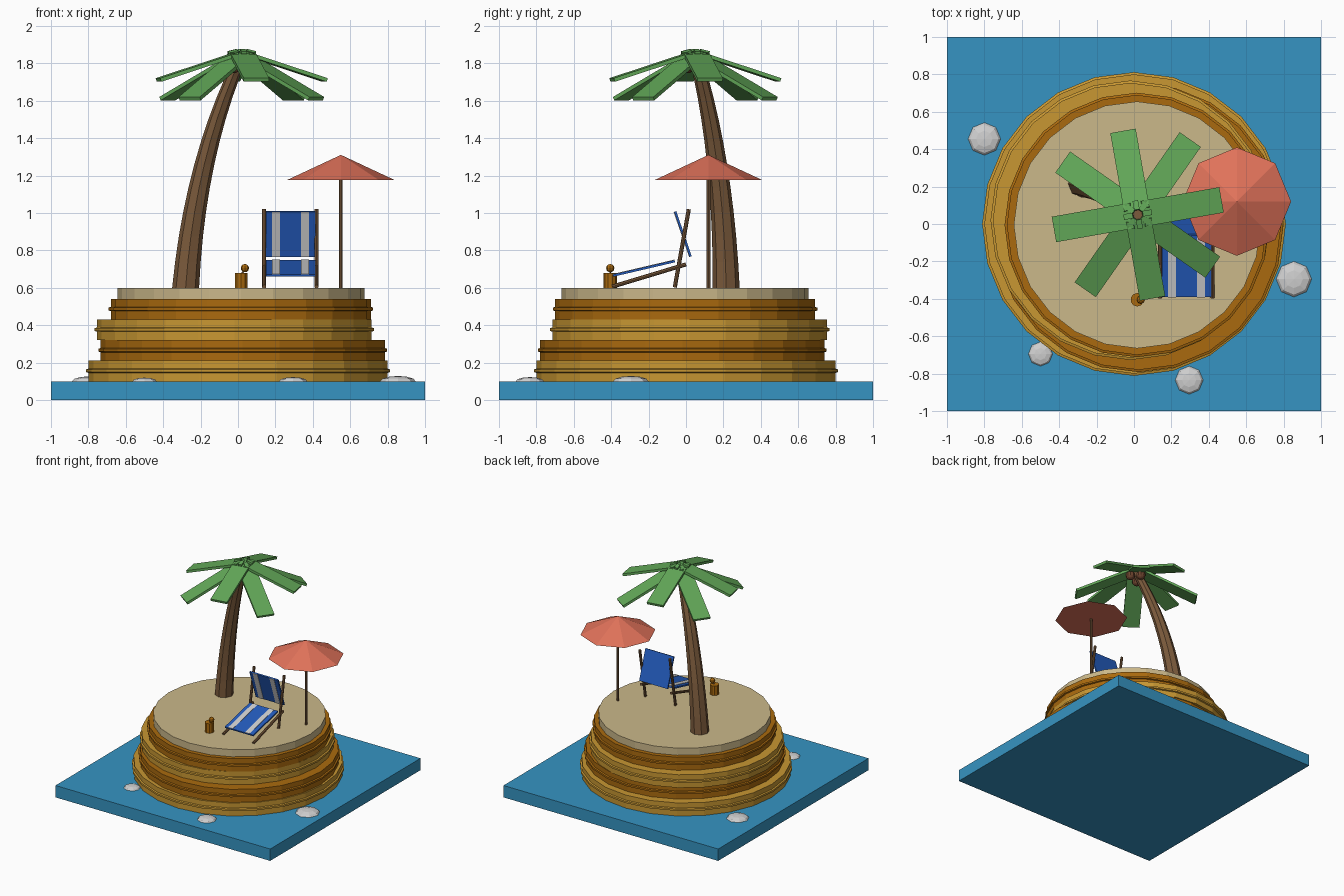
import bpy, bmesh, math
from mathutils import Vector, Matrix

if "Cube" in bpy.data.objects:
    bpy.data.objects.remove(bpy.data.objects["Cube"], do_unlink=True)


def material(name, r, g, b):
    def lin(c):
        c /= 255
        return c / 12.92 if c <= 0.04 else ((c + 0.055) / 1.055) ** 2.4
    m = bpy.data.materials.new(name)
    col = (lin(r), lin(g), lin(b), 1)
    m.diffuse_color = col
    m.use_nodes = True
    node = next(n for n in m.node_tree.nodes if n.type == 'BSDF_PRINCIPLED')
    node.inputs["Base Color"].default_value = col
    return m


WATER = material("water blue", 54, 148, 194)
GOLD = material("light sandstone", 200, 151, 50)
OCHRE = material("dark sandstone", 170, 106, 14)
SAND = material("sand", 203, 184, 138)
WOOD = material("wood brown", 124, 91, 60)
NUT = material("coconut brown", 112, 70, 48)
GREEN = material("leaf green", 98, 168, 88)
CORAL = material("parasol coral", 224, 114, 90)
BLUE = material("fabric blue", 36, 92, 190)
PALE = material("pale grey", 208, 208, 208)


def finish(name, bm, mat):
    bmesh.ops.recalc_face_normals(bm, faces=bm.faces)
    mesh = bpy.data.meshes.new(name)
    bm.to_mesh(mesh)
    bm.free()
    mesh.materials.append(mat)
    ob = bpy.data.objects.new(name, mesh)
    bpy.context.collection.objects.link(ob)
    return ob


def box(name, mat, size, matrix):
    bm = bmesh.new()
    bmesh.ops.create_cube(bm, size=1, matrix=matrix @ Matrix.Diagonal((*size, 1)))
    return finish(name, bm, mat)


def lathe(name, mat, profile, sides, x=0, y=0):
    """Stack of polygon rings from (radius, z) pairs, capped at both ends."""
    return rings(name, mat, [(Vector((x, y, z)), r) for r, z in profile], sides)


def rings(name, mat, stops, sides):
    bm = bmesh.new()
    loops = []
    for c, r in stops:
        loops.append([bm.verts.new(c + Vector((r * math.sin(a), r * math.cos(a), 0)))
                      for a in (math.tau * i / sides for i in range(sides))])
    for lo, hi in zip(loops, loops[1:]):
        for i in range(sides):
            j = (i + 1) % sides
            bm.faces.new((lo[i], lo[j], hi[j], hi[i]))
    bm.faces.new(loops[0])
    bm.faces.new(loops[-1])
    return finish(name, bm, mat)


def rod(name, mat, a, b, r, sides=8):
    a, b = Vector(a), Vector(b)
    bm = bmesh.new()
    m = Matrix.Translation((a + b) / 2) @ (b - a).to_track_quat('Z', 'Y').to_matrix().to_4x4()
    bmesh.ops.create_cone(bm, cap_ends=True, segments=sides, radius1=r, radius2=r,
                          depth=(b - a).length, matrix=m)
    return finish(name, bm, mat)


def ball(name, mat, centre, size, u=8, v=6):
    bm = bmesh.new()
    bmesh.ops.create_uvsphere(bm, u_segments=u, v_segments=v, radius=1,
                              matrix=Matrix.Translation(centre) @ Matrix.Diagonal((*size, 1)))
    return finish(name, bm, mat)


# Water slab
box("water", WATER, (2, 2, 0.1), Matrix.Translation((0, 0, 0.05)))

# Stepped rock, each layer with a raised band, topped by a sand disc
layers = [(0, 0, 0.8), (0.025, -0.02, 0.76), (-0.02, 0.02, 0.735), (0.015, -0.005, 0.695)]
for i, (x, y, r) in enumerate(layers):
    z = 0.1 + 0.11 * i
    rim = r + 0.012
    lathe(f"rock_layer_{i + 1}", OCHRE if i % 2 else GOLD,
          [(r, z), (r, z + 0.045), (rim, z + 0.049), (rim, z + 0.064),
           (r, z + 0.068), (r, z + 0.11)], 24, x, y)
lathe("sand_top", SAND, [(0.66, 0.53), (0.66, 0.6)], 24, 0.017, -0.005)

# Stones in the water
for i, (x, y, r) in enumerate([(-0.8, 0.455, 0.087), (0.855, -0.295, 0.095),
                               (-0.5, -0.695, 0.065), (0.295, -0.835, 0.075)]):
    ball(f"stone_{i + 1}", PALE, (x, y, 0.1), (r, r, r * 0.3))

# Palm trunk along a bent path
p0, p1, p2 = Vector((-0.28, 0.215, 0.6)), Vector((-0.23, 0.2, 1.3)), Vector((0.02, 0.05, 1.84))
stops = []
for i in range(11):
    t = i / 10
    stops.append((p0 * (1 - t) ** 2 + p1 * 2 * t * (1 - t) + p2 * t * t, 0.072 - 0.037 * t))
rings("palm_trunk", WOOD, stops, 8)

# Palm leaves, alternately shallow and steep, with short stubs in the crown
for i in range(8):
    steep = i % 2
    length = 0.54 if steep else 0.475
    droop = math.radians(26 if steep else 18)
    spin = Matrix.Rotation(math.radians(10 + 45 * i), 4, 'Z')
    crown = Matrix.Translation((0.02, 0.05, 1.848 if steep else 1.858)) @ spin
    tilt = Matrix.Rotation(droop, 4, 'Y')
    box(f"palm_leaf_{i + 1}", GREEN, (length - 0.03, 0.138, 0.02),
        crown @ tilt @ Matrix.Translation((length / 2 + 0.015, 0, 0)))
    box(f"crown_stub_{i + 1}", GREEN, (0.05, 0.03, 0.016),
        crown @ Matrix.Translation((0.05, 0, 0.005)) @ Matrix.Rotation(0.25, 4, 'Y'))

# Coconuts under the crown
for i, a in enumerate((0, 90, 225)):
    a = math.radians(a)
    ball(f"coconut_{i + 1}", NUT, (0.02 + 0.06 * math.cos(a), 0.05 + 0.06 * math.sin(a), 1.785),
         (0.038,) * 3, 10, 8)

# Parasol
rod("parasol_pole", WOOD, (0.55, 0.12, 0.6), (0.55, 0.12, 1.2), 0.01)
lathe("parasol_canopy", CORAL, [(0.29, 1.175), (0.001, 1.31)], 8, 0.55, 0.12)

# Deck chair frame
for side, x in (("right", 0.14), ("left", 0.42)):
    rod(f"chair_post_{side}", WOOD, (x, -0.06, 0.602), (x, 0.015, 1.02), 0.011)
    rod(f"chair_rail_{side}", WOOD, (x, -0.395, 0.606), (x, 0, 0.725), 0.011)


# Deck chair fabric panels with stripes on the sitting side
def panel(name, low, high, face):
    low, high = Vector((0.283, *low)), Vector((0.283, *high))
    run = high - low
    m = Matrix.Translation((low + high) / 2) @ Matrix.Rotation(math.atan2(run.z, run.y), 4, 'X')
    box(name, BLUE, (0.264, run.length, 0.012), m)
    for i, dx in enumerate((-0.079, 0.076)):
        box(f"{name}_stripe_{i + 1}", PALE, (0.043, run.length, 0.004),
            m @ Matrix.Translation((dx, 0, face * 0.007)))


panel("chair_seat", (-0.39, 0.665), (-0.06, 0.742), 1)
panel("chair_back", (0.025, 0.767), (-0.058, 1.008), 1)

# Drink with a round garnish
lathe("drink_cup", OCHRE, [(0.036, 0.6), (0.036, 0.68)], 10, 0.017, -0.405)
rod("drink_straw", WOOD, (0.017, -0.405, 0.67), (0.037, -0.405, 0.7), 0.005, 6)
ball("drink_garnish", OCHRE, (0.037, -0.405, 0.705), (0.022,) * 3)
